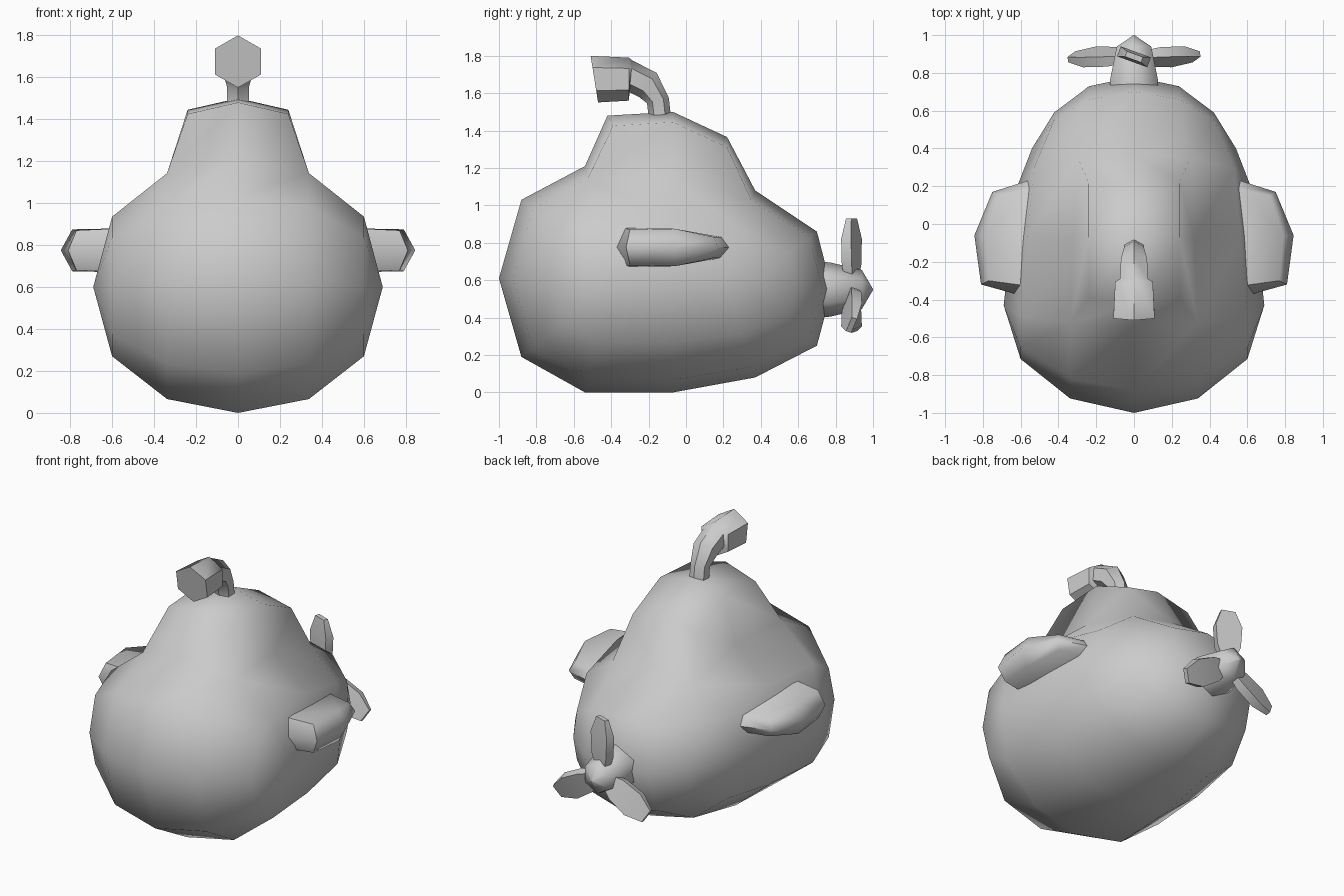
import bpy, bmesh, math
from mathutils import Vector, Matrix

cube = bpy.data.objects.get("Cube")
if cube:
    bpy.data.objects.remove(cube, do_unlink=True)

grey = bpy.data.materials.new("plain_grey")
grey.use_nodes = True
COLOUR = (0.6, 0.6, 0.6, 1)
grey.diffuse_color = COLOUR
grey.node_tree.nodes["Principled BSDF"].inputs["Base Color"].default_value = COLOUR


def make(name, verts, faces, angle):
    """Mesh object with welded vertices, outward normals and smooth shading."""
    mesh = bpy.data.meshes.new(name)
    mesh.from_pydata([tuple(v) for v in verts], [], faces)
    bm = bmesh.new()
    bm.from_mesh(mesh)
    bmesh.ops.remove_doubles(bm, verts=bm.verts, dist=0.0005)
    bmesh.ops.recalc_face_normals(bm, faces=bm.faces)
    bm.to_mesh(mesh)
    bm.free()
    mesh.materials.append(grey)
    obj = bpy.data.objects.new(name, mesh)
    bpy.context.collection.objects.link(obj)
    bpy.ops.object.select_all(action='DESELECT')
    bpy.context.view_layer.objects.active = obj
    obj.select_set(True)
    bpy.ops.object.shade_smooth_by_angle(angle=math.radians(angle))
    return obj


def loft(name, rings, angle=60):
    """Skin a list of equal rings and cap both ends."""
    n = len(rings[0])
    verts = [v for r in rings for v in r]
    faces = [(k * n + i, k * n + (i + 1) % n, (k + 1) * n + (i + 1) % n, (k + 1) * n + i)
             for k in range(len(rings) - 1) for i in range(n)]
    faces += [tuple(range(n)), tuple(range(len(verts) - n, len(verts)))]
    return make(name, verts, faces, angle)


def hexagon(centre, up, radius):
    """Six points around a centre, spanned by x and the given up direction."""
    c, u, side = Vector(centre), Vector(up).normalized(), Vector((1, 0, 0))
    return [c + radius * (math.cos(a) * u + math.sin(a) * side)
            for a in (i * math.pi / 3 for i in range(6))]


# Hull: a side profile shrunk towards a flank line, with a tower pulled from the top
# profile y, z, then the flank point's y and x
profile = [(-1, .61, -.43, .69), (-.88, 1.03, -.43, .69), (-.54, 1.21, -.43, .69),
           (-.07, 1.21, -.07, .65), (.37, 1.08, .22, .61), (.7, .86, .4, .54),
           (.78, .55, .4, .54), (.7, .25, .4, .54), (.37, .08, .22, .61),
           (-.07, 0, -.07, .65), (-.54, 0, -.43, .69), (-.88, .19, -.43, .69)]
tower_top = [(-.42, 1.48), (-.07, 1.5), (.22, 1.365)]
N = len(profile)
shrink_y = [1, .866, .5, 0]
shrink_z = [1, .89, .55, 0]
spread = [0, .49, .87, 1]
verts, faces = [], []
for level in range(-3, 4):
    k = abs(level)
    for y, z, py, px in profile:
        x = px * spread[k]
        if py == .4 and k in (1, 2):
            x *= .9
        verts.append((math.copysign(x, level), py + (y - py) * shrink_y[k],
                      .6 + (z - .6) * shrink_z[k]))
top_start = len(verts)
for level in (-1, 0, 1):
    for y, z in tower_top:
        verts.append((level * .24, y + .03 * abs(level) * (1 if y < -.1 else 0),
                      z - .055 * abs(level)))
for r in range(6):
    for i in range(N):
        if r in (2, 3) and i in (2, 3):
            continue
        j = (i + 1) % N
        faces.append((r * N + i, r * N + j, (r + 1) * N + j, (r + 1) * N + i))
# flank strips closing each side between the collapsed rows are welded away
base = [[r * N + i for i in (2, 3, 4)] for r in (2, 3, 4)]
top = [[top_start + 3 * a + b for b in range(3)] for a in range(3)]
for a in range(2):
    for b in range(2):
        faces.append((top[a][b], top[a][b + 1], top[a + 1][b + 1], top[a + 1][b]))
    for e in (0, 2):
        faces.append((base[a][e], base[a + 1][e], top[a + 1][e], top[a][e]))
        faces.append((base[e][a], base[e][a + 1], top[e][a + 1], top[e][a]))
make("hull", verts, faces, 180)

# Periscope: bent hexagonal pipe with a flared head
loft("periscope", [
    hexagon((0, -.14, 1.47), (0, 1, 0), .06),
    hexagon((0, -.15, 1.56), (0, 1, .25), .06),
    hexagon((0, -.205, 1.645), (0, .6, .8), .08),
    hexagon((0, -.295, 1.69), (0, .1, 1), .085),
    hexagon((0, -.305, 1.675), (0, 0, 1), .115),
    hexagon((0, -.49, 1.675), (0, -.16, 1), .126)], 50)

# Side fins: a wide middle outline between two smaller lids
mid = [(.75, .17), (.845, -.06), (.81, -.32), (.63, -.37), (.55, -.07), (.56, .23)]
lid = [(.72, .15, .83), (.79, -.06, .875), (.77, -.3, .87),
       (.55, -.33, .88), (.55, -.07, .9), (.55, .19, .83)]
for side, label in ((1, "left"), (-1, "right")):
    loft(label + "_fin", [
        [(side * x, y, z) for x, y, z in lid],
        [(side * x, y, .775) for x, y in mid],
        [(side * x, y, 1.55 - z) for x, y, z in lid]])

# Propeller hub: tapered hexagon ending in a point
AXIS = .55
loft("propeller_hub", [hexagon((0, y, AXIS), (0, 0, 1), r)
                       for y, r in ((.7, .15), (.77, .145), (.94, .105), (1, .002))], 70)

# Propeller blades: pitched lozenges, one upright and two at the lower sides
pitch = Matrix.Rotation(math.radians(-20), 3, 'Z')
for n in range(3):
    turn = Matrix.Rotation(n * math.tau / 3, 3, 'Y')
    rings = []
    for reach, width, thick in ((.04, .04, .02), (.13, .075, .028),
                                (.27, .085, .028), (.38, .045, .015)):
        corners = [(width, thick), (-width, thick), (-width, -thick), (width, -thick)]
        rings.append([turn @ (pitch @ Vector((x, y, reach))) + Vector((0, .885, AXIS))
                      for x, y in corners])
    loft("propeller_blade_%d" % (n + 1), rings)
